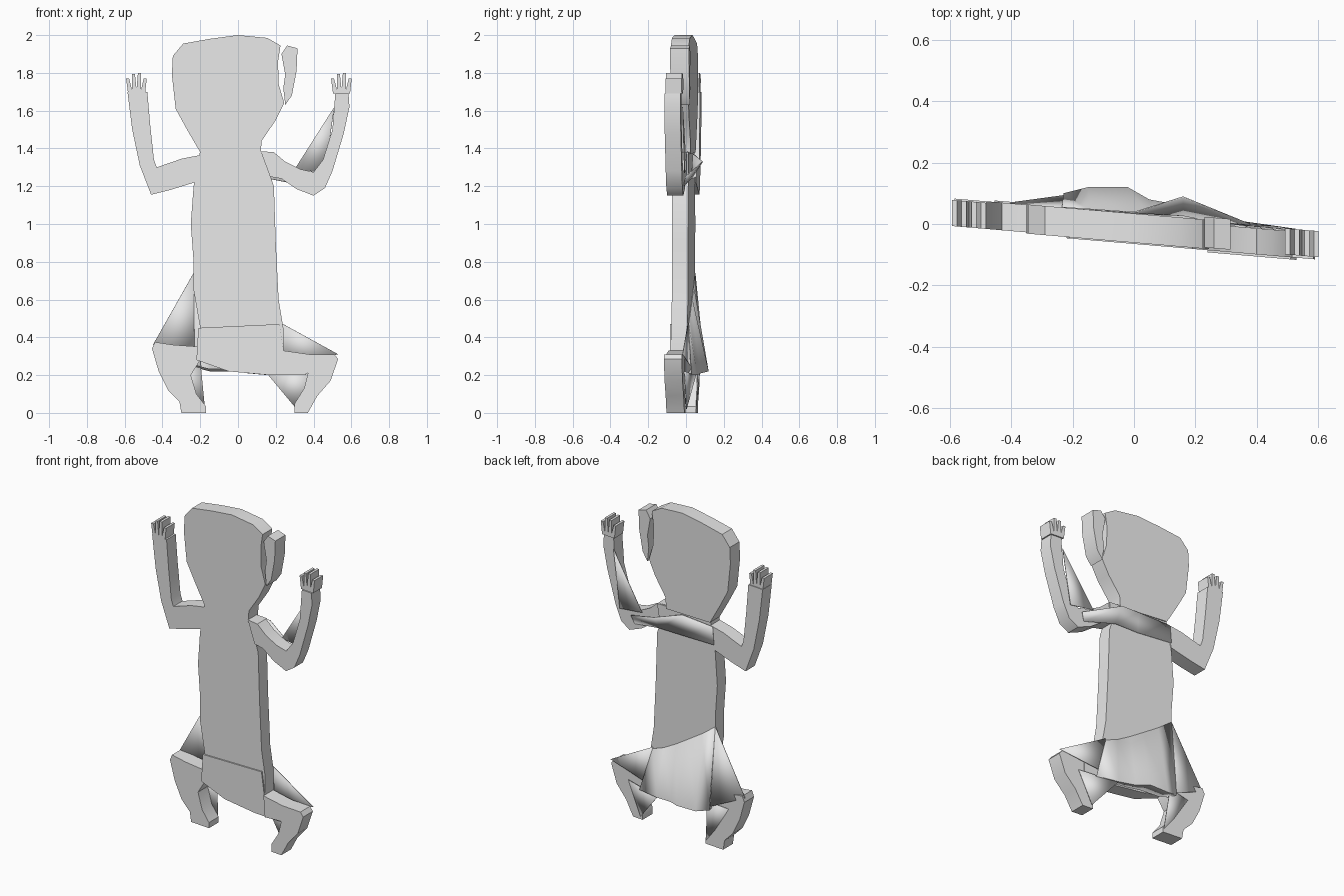
import bpy, bmesh

grey = bpy.data.materials.new("light_grey")
grey.diffuse_color = (0.8, 0.8, 0.8, 1)


def front_y(x):
    """The whole figure is a slab turned slightly about the vertical axis."""
    return -0.057 - 0.085 * x


def finish(name, bm):
    bmesh.ops.triangulate(bm, faces=[f for f in bm.faces if len(f.verts) > 4])
    bmesh.ops.recalc_face_normals(bm, faces=bm.faces)
    me = bpy.data.meshes.new(name)
    bm.to_mesh(me)
    bm.free()
    me.materials.append(grey)
    ob = bpy.data.objects.new(name, me)
    bpy.context.collection.objects.link(ob)
    return ob


def slab(name, pts, thick=0.09, shift=0.0):
    """Extrude an x-z outline backwards from the tilted front plane."""
    bm = bmesh.new()
    f = bm.faces.new([bm.verts.new((x, front_y(x) + shift, z)) for x, z in pts])
    new = bmesh.ops.extrude_face_region(bm, geom=[f], use_keep_orig=True)["geom"]
    verts = [g for g in new if isinstance(g, bmesh.types.BMVert)]
    bmesh.ops.translate(bm, verts=verts, vec=(0, thick, 0))
    return finish(name, bm)


def sheet(name, rows):
    """Thin skin: a strip between two rows of points, or one flat polygon."""
    bm = bmesh.new()
    vs = [[bm.verts.new(p) for p in r] for r in rows]
    if len(vs) == 1:
        bm.faces.new(vs[0])
    for a, b in zip(vs, vs[1:]):
        for i in range(len(a) - 1):
            bm.faces.new((a[i], a[i + 1], b[i + 1], b[i]))
    ob = finish(name, bm)
    mod = ob.modifiers.new("thickness", 'SOLIDIFY')
    mod.thickness = 0.004
    return ob


# Head and the loose ear beside it
slab("head", [(-.2, 1.38), (-.27, 1.5), (-.33, 1.61), (-.35, 1.79), (-.345, 1.89),
              (-.29, 1.955), (-.15, 1.98), (0, 2.0), (.155, 1.985), (.225, 1.945),
              (.212, 1.86), (.215, 1.74), (.245, 1.64), (.2, 1.55), (.125, 1.44),
              (.12, 1.37)], 0.095, -0.004)
slab("ear", [(.23, 1.9), (.26, 1.945), (.315, 1.93), (.31, 1.81), (.285, 1.68),
             (.25, 1.63), (.24, 1.72), (.25, 1.79)], 0.1)

# Torso and hips
slab("torso", [(-.2, 1.39), (.19, 1.38), (.17, 1.26), (.19, 1.2), (.2, .9), (.215, .6),
               (.24, .45), (.24, .3), (-.2, .3), (-.2, .45), (-.235, .65),
               (-.235, .8), (-.25, 1.0), (-.235, 1.2)], 0.085)
slab("hips", [(-.21, .45), (.22, .47), (.24, .33), (.36, .31), (.36, .2), (.17, .2),
              (-.05, .22), (-.22, .28)], 0.09, -0.008)

# Arms, bent upward at the elbow
slab("left_arm", [(-.2, 1.365), (-.3, 1.345), (-.43, 1.3), (-.445, 1.34), (-.465, 1.525),
                  (-.48, 1.7), (-.585, 1.7), (-.56, 1.5), (-.52, 1.31), (-.46, 1.155),
                  (-.36, 1.18), (-.23, 1.22)])
slab("right_arm", [(.12, 1.385), (.19, 1.38), (.25, 1.33), (.33, 1.29), (.4, 1.275),
                   (.45, 1.34), (.5, 1.5), (.515, 1.69), (.585, 1.69), (.59, 1.62),
                   (.56, 1.48), (.5, 1.28), (.46, 1.19), (.4, 1.15), (.31, 1.185),
                   (.23, 1.24), (.17, 1.25)], 0.085, -0.008)

# Fingers fan out from each hand
for side, mid in (("left", -.535), ("right", .55)):
    for i, (dx, top) in enumerate([(-.045, 1.77), (-.017, 1.795), (.012, 1.8), (.04, 1.77)]):
        a, b = mid + dx * 0.75, mid + dx * 1.1
        slab(f"{side}_finger_{i + 1}", [(a - .013, 1.69), (a + .013, 1.69),
             (b + .008, top), (b - .008, top)], 0.085)

# Squatting legs
slab("left_leg", [(-.2, .35), (-.34, .36), (-.44, .375), (-.455, .34), (-.42, .22),
                  (-.37, .12), (-.31, .06), (-.3, 0), (-.17, 0), (-.17, .035),
                  (-.22, .1), (-.25, .2), (-.2, .28)], 0.095, 0)
slab("right_leg", [(.24, .33), (.38, .31), (.51, .31), (.53, .285), (.49, .17), (.42, .09),
                   (.37, 0), (.3, 0), (.3, .05), (.35, .13), (.37, .21), (.25, .2)],
     0.095, -0.015)

# Flared skin behind the hips, closed below
hem = [(.3, .03, .2), (.16, .06, .2), (.05, .08, .21), (-.02, .12, .22),
       (-.15, .12, .22), (-.23, .1, .24)]
waist = [(.22, .015, .47), (.14, .02, .5), (.05, .028, .55), (-.03, .035, .6),
         (-.14, .042, .67), (-.235, .05, .74)]
inner = [(x, front_y(x) + .08, z + .01) for x, y, z in hem]
sheet("back_skirt", [waist, hem, inner])

# Webs of skin stretched across the joints
sheet("left_hip_web", [[(-.235, .045, .74), (-.45, .06, .36), (-.23, .09, .26)]])
sheet("right_hip_web", [[(.22, .01, .48), (.53, -.02, .31), (.25, .02, .25)]])
sheet("left_leg_web", [[(-.2, .08, .28), (-.175, .055, .02), (-.36, .065, .26)]])
sheet("right_leg_web", [[(.16, .05, .2), (.31, .0, .02), (.4, -.01, .22)]])
sheet("right_arm_web", [[(.51, -.02, 1.62), (.3, .0, 1.29), (.46, -.01, 1.27)]])
sheet("shoulder_web", [[(-.22, .055, 1.36), (0, .04, 1.37), (.16, .09, 1.33), (.38, .0, 1.25)],
                       [(-.23, .055, 1.25), (0, .035, 1.24), (.16, .03, 1.24), (.36, -.01, 1.2)]])

# Smooth shading with sharp slab edges
bpy.ops.object.select_all(action='SELECT')
bpy.context.view_layer.objects.active = bpy.data.objects["torso"]
bpy.ops.object.shade_smooth_by_angle(angle=0.6)
